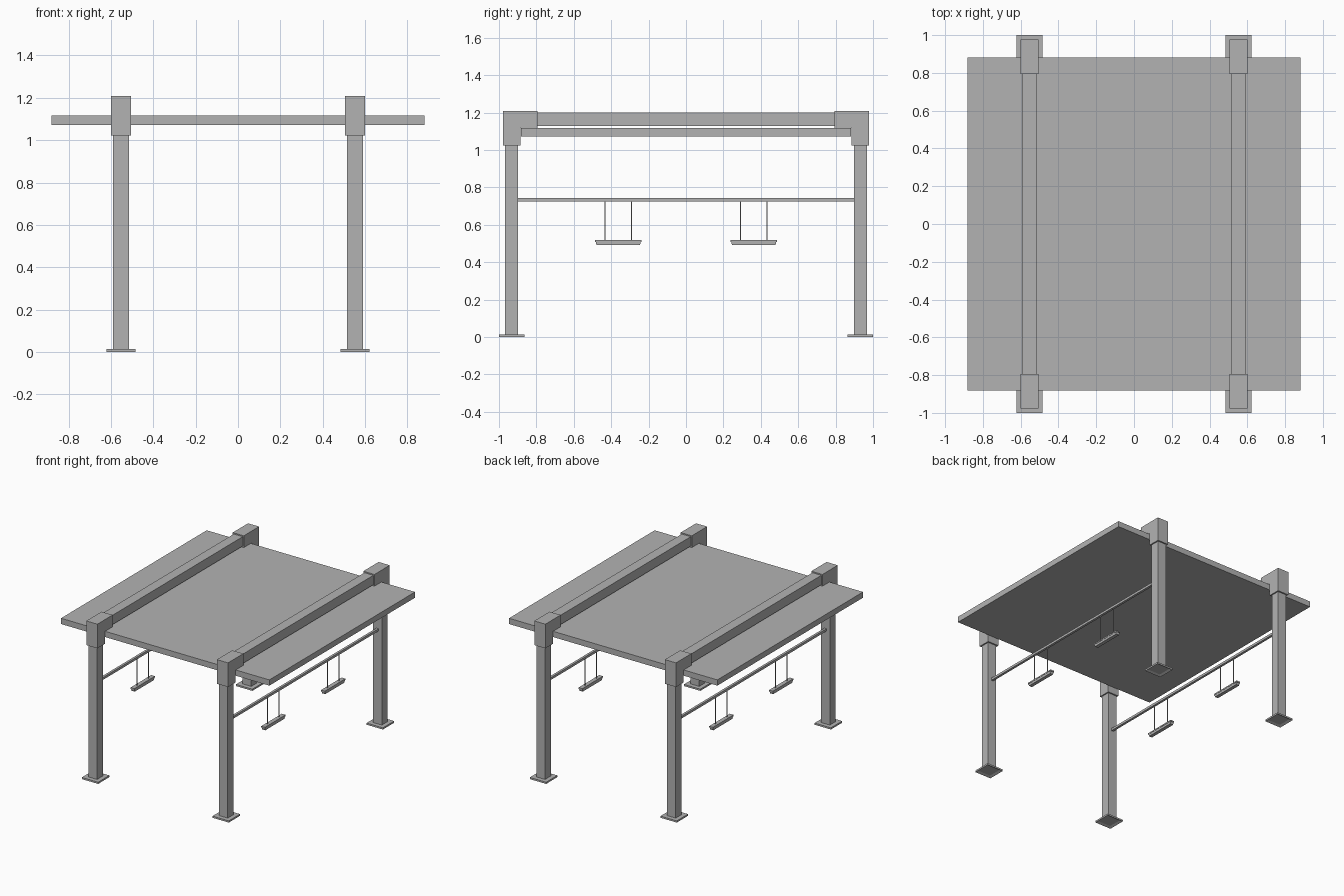
import bpy
import bmesh

default = bpy.data.objects.get("Cube")
if default:
    bpy.data.objects.remove(default, do_unlink=True)

grey = bpy.data.materials.new("plain grey")
grey.use_nodes = True
COLOUR = (0.45, 0.45, 0.45, 1)
grey.diffuse_color = COLOUR
grey.node_tree.nodes["Principled BSDF"].inputs["Base Color"].default_value = COLOUR


def finish(name, bm):
    bmesh.ops.recalc_face_normals(bm, faces=bm.faces)
    mesh = bpy.data.meshes.new(name)
    bm.to_mesh(mesh)
    bm.free()
    mesh.materials.append(grey)
    obj = bpy.data.objects.new(name, mesh)
    bpy.context.collection.objects.link(obj)
    return obj


def box(name, x, y, z, taper=1.0, recess=0.0):
    """Box from (low, high) ranges; taper narrows the bottom, recess hollows it."""
    bm = bmesh.new()
    bmesh.ops.create_cube(bm, size=1)
    for v in bm.verts:
        k = taper if v.co.z < 0 else 1
        v.co = [(a + b) / 2 + c * s * (b - a)
                for (a, b), c, s in zip((x, y, z), v.co, (k, k, 1))]
    if recess:
        bottom = min(bm.faces, key=lambda f: f.calc_center_median().z)
        bmesh.ops.inset_individual(bm, faces=[bottom], thickness=0.025)
        bmesh.ops.translate(bm, verts=bottom.verts, vec=(0, 0, recess))
    return finish(name, bm)


def around(c, half):
    return (c - half, c + half)


def extrude_x(name, profile, x):
    bm = bmesh.new()
    face = bm.faces.new([bm.verts.new((x[0], y, z)) for y, z in profile])
    new = bmesh.ops.extrude_face_region(bm, geom=[face])["geom"]
    verts = [g for g in new if isinstance(g, bmesh.types.BMVert)]
    bmesh.ops.translate(bm, verts=verts, vec=(x[1] - x[0], 0, 0))
    return finish(name, bm)


POST_X, POST_Y = 0.553, 0.932

# Roof panel
box("roof_panel", (-0.882, 0.882), (-0.881, 0.881), (1.072, 1.116))

for side, sx in (("right", -1), ("left", 1)):
    px = sx * POST_X
    # Roof beam and hanging bar
    box(f"{side}_roof_beam", around(px, 0.038), (-0.8, 0.8), (1.127, 1.199))
    box(f"{side}_hanging_bar", around(px, 0.009), (-0.9, 0.9), (0.725, 0.743))

    for end, sy in (("front", -1), ("back", 1)):
        label = f"{end}_{side}"
        py = sy * POST_Y
        # Foot plate, post and L-shaped corner bracket
        box(f"{label}_foot_plate", around(px, 0.069), around(py, 0.068),
            (0, 0.013), recess=0.008)
        box(f"{label}_post", around(px, 0.037), around(py, 0.035), (0.012, 1.05))
        profile = [(0.978, 1.023), (0.978, 1.208), (0.793, 1.208),
                   (0.793, 1.118), (0.886, 1.118), (0.886, 1.023)]
        extrude_x(f"{label}_bracket", [(sy * y, z) for y, z in profile],
                  around(px, 0.047))

        # Swing seat on two ropes
        cy = sy * 0.362
        box(f"{label}_seat", around(px, 0.016), around(cy, 0.125), (0.509, 0.519))
        box(f"{label}_seat_underside", around(px, 0.014), around(cy, 0.121),
            (0.492, 0.51), taper=0.96)
        for i, offset in enumerate((-0.071, 0.071)):
            box(f"{label}_rope_{i + 1}", around(px, 0.0025),
                around(cy + offset, 0.0025), (0.515, 0.73))
